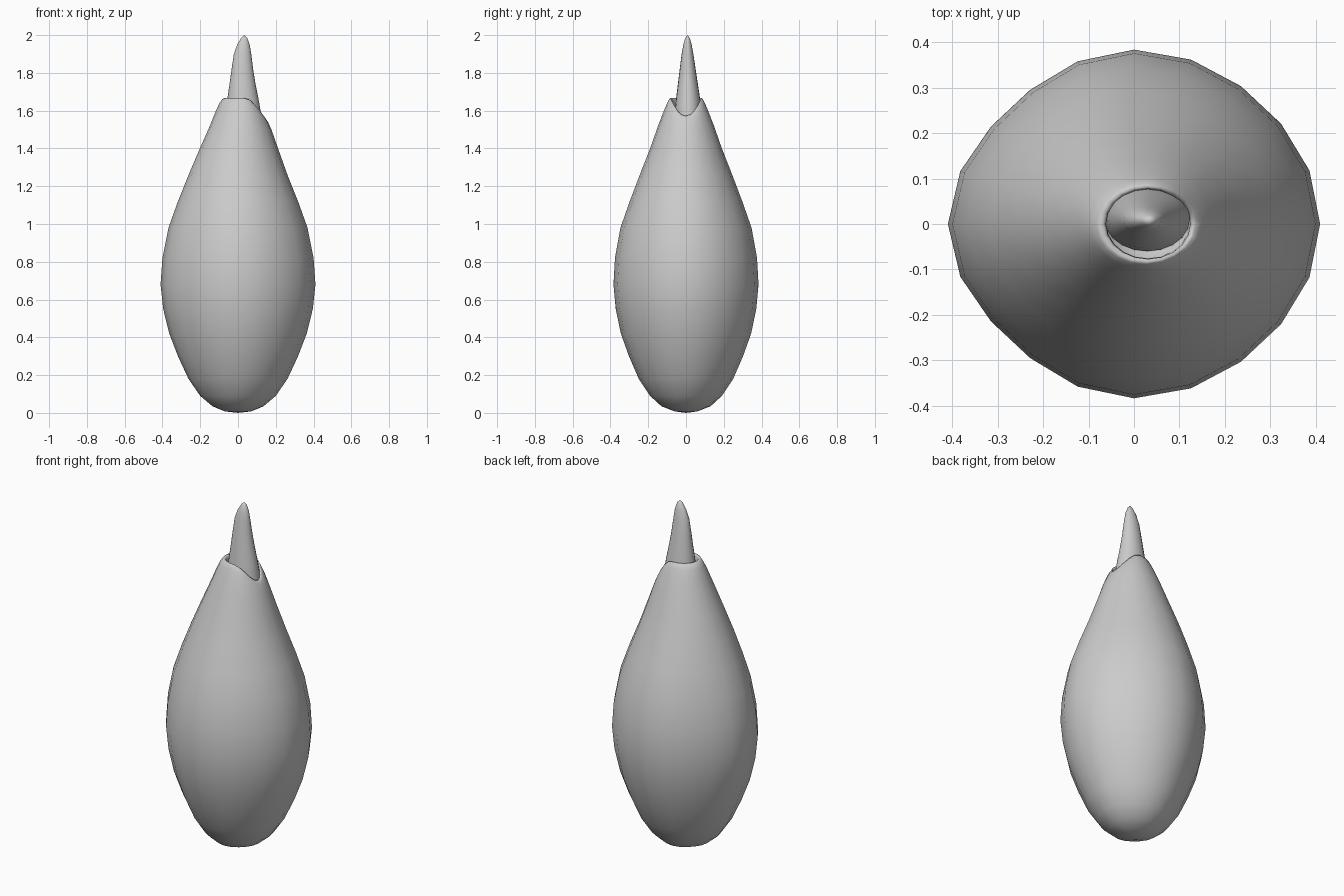
import bpy, bmesh, math

N = 20


def loft(name, rings, bottom, top, shape=None):
    """Skin rings (z, cx, cy, rx, ry, dip); dip lowers the +x side into a notch."""
    bm = bmesh.new()
    loops = []
    for z, cx, cy, rx, ry, dip in rings:
        loop = []
        for i in range(N):
            a = 2 * math.pi * i / N
            c, s = math.cos(a), math.sin(a)
            k = shape(a, z) if shape else 1
            loop.append(bm.verts.new((cx + rx * c * k, cy + ry * s * k,
                                      z - dip * max(0, c) ** 2)))
        loops.append(loop)
    for lo, hi in zip(loops, loops[1:]):
        for i in range(N):
            j = (i + 1) % N
            bm.faces.new((lo[i], lo[j], hi[j], hi[i]))
    vb, vt = bm.verts.new(bottom), bm.verts.new(top)
    for i in range(N):
        j = (i + 1) % N
        bm.faces.new((vb, loops[0][j], loops[0][i]))
        bm.faces.new((vt, loops[-1][i], loops[-1][j]))
    bmesh.ops.recalc_face_normals(bm, faces=bm.faces)
    me = bpy.data.meshes.new(name)
    bm.to_mesh(me)
    bm.free()
    ob = bpy.data.objects.new(name, me)
    bpy.context.collection.objects.link(ob)
    for p in me.polygons:
        p.use_smooth = True
    return ob


def body_shape(a, z):
    # slightly pinched diagonals, stronger on the -x side, fading at the rim
    fade = max(0, min(1, (1.5 - z) / 0.5))
    pinch = 0.025 if math.cos(a) > 0 else 0.055
    return 1 - pinch * fade * math.sin(2 * a) ** 2


# Husk: teardrop outer skin, rolled rim with notch, short inner wall
outer = [(0.008, 0.07, 0.06), (0.035, 0.135, 0.13), (0.09, 0.2, 0.19),
         (0.18, 0.262, 0.25), (0.3, 0.318, 0.302), (0.42, 0.364, 0.345),
         (0.55, 0.396, 0.372), (0.68, 0.41, 0.384), (0.82, 0.4, 0.376),
         (0.98, 0.368, 0.347), (1.12, 0.318, 0.298), (1.26, 0.262, 0.245)]
rings = [(z, 0.0, 0.0, rx, ry, 0) for z, rx, ry in outer]
rings += [(1.4, 0.005, 0, 0.207, 0.19, 0.0),
          (1.52, 0.014, 0, 0.163, 0.148, 0.02),
          (1.6, 0.021, 0, 0.138, 0.117, 0.06),
          (1.64, 0.024, 0, 0.122, 0.1, 0.08),
          (1.662, 0.026, 0, 0.109, 0.089, 0.09),
          (1.668, 0.03, 0, 0.099, 0.082, 0.097),
          (1.655, 0.031, 0, 0.093, 0.077, 0.095),
          (1.6, 0.031, 0, 0.092, 0.076, 0.07),
          (1.5, 0.03, 0, 0.09, 0.075, 0.0)]
loft("husk", rings, (0, 0, 0), (0.03, 0, 1.48), body_shape)

# Sprout: tapered spike rising from the opening
sprout = [(1.49, 0.03, 0.012, 0.098, 0.074, 0),
          (1.58, 0.029, 0.012, 0.094, 0.072, 0),
          (1.66, 0.026, 0.011, 0.083, 0.064, 0),
          (1.74, 0.024, 0.01, 0.069, 0.053, 0),
          (1.82, 0.023, 0.009, 0.057, 0.042, 0),
          (1.9, 0.024, 0.008, 0.046, 0.031, 0),
          (1.95, 0.029, 0.008, 0.033, 0.022, 0),
          (1.985, 0.033, 0.008, 0.016, 0.012, 0)]
loft("sprout", sprout, (0.03, 0.01, 1.48), (0.034, 0.008, 2.0))
